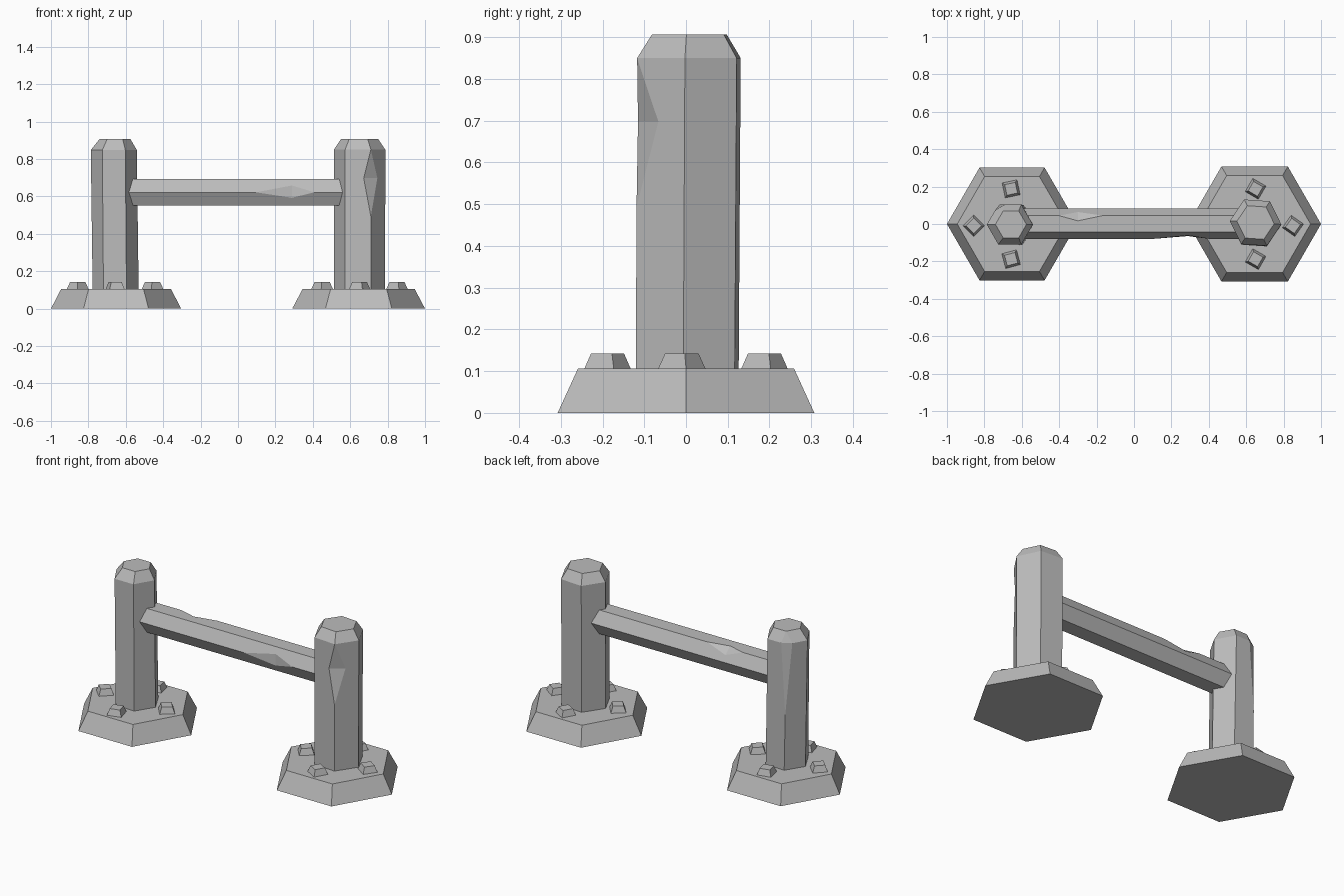
import bpy, bmesh
from math import cos, sin, radians, tau, floor
from mathutils import Vector

cube = bpy.data.objects.get("Cube")
if cube:
    bpy.data.objects.remove(cube)

stone = bpy.data.materials.new("grey_stone")
stone.use_nodes = True
grey = (0.5, 0.5, 0.5, 1)
stone.diffuse_color = grey
stone.node_tree.nodes["Principled BSDF"].inputs["Base Color"].default_value = grey


def ring(x, y, z, radius, sides=6, turn=0):
    """Regular polygon lying flat at height z."""
    return [Vector((x + radius * cos(tau * i / sides + radians(turn)),
                    y + radius * sin(tau * i / sides + radians(turn)), z))
            for i in range(sides)]


def loft(name, rings, chips=()):
    """Join rings into a closed solid. A chip (edge, start, middle, end,
    width_before, width_after) gouges a lengthwise edge; positions count rings."""
    count, last = len(rings[0]), len(rings) - 1

    def point(i, u):
        s = min(floor(u), last - 1)
        return rings[s][i % count].lerp(rings[s + 1][i % count], u - s)

    before = [{u: point(i, u) for u in range(last + 1)} for i in range(count)]
    after = [dict(chain) for chain in before]
    polygons = []
    for i, start, middle, end, wide_before, wide_after in chips:
        for chain, side, width in ((before[i], -1, wide_before), (after[i], 1, wide_after)):
            chain[start], chain[end] = point(i, start), point(i, end)
            chain[middle] = point(i, middle).lerp(point(i + side, middle), width)
        a, b = before[i][middle], after[i][middle]
        polygons += [[point(i, start), b, a], [a, b, point(i, end)]]

    # Side panels between neighbouring lengthwise edges
    for i in range(count):
        j = (i + 1) % count
        for s in range(last):
            up = [after[i][u] for u in sorted(after[i]) if s <= u <= s + 1]
            down = [before[j][u] for u in sorted(before[j], reverse=True) if s <= u <= s + 1]
            polygons.append(up + down)
    polygons += [rings[0][::-1], rings[-1]]

    bm = bmesh.new()
    for polygon in polygons:
        bm.faces.new([bm.verts.new(p) for p in polygon])
    bmesh.ops.remove_doubles(bm, verts=bm.verts[:], dist=0.0005)
    bmesh.ops.recalc_face_normals(bm, faces=bm.faces[:])
    mesh = bpy.data.meshes.new(name)
    bm.to_mesh(mesh)
    bm.free()
    mesh.materials.append(stone)
    bpy.context.collection.objects.link(bpy.data.objects.new(name, mesh))


# Hexagonal footings
BASE_TOP = 0.106
loft("right_base", [ring(-0.652, 0, 0, 0.348), ring(-0.652, 0, BASE_TOP, 0.293)])
loft("left_base", [ring(0.645, 0, 0, 0.355), ring(0.645, 0, BASE_TOP, 0.299)])

# Four studs around each post: outward direction, then twist
for side, x, twists in (("right", -0.657, (40, 12, 45, 15)), ("left", 0.65, (55, 60, 40, 60))):
    for k, twist in enumerate(twists):
        px, py = x + 0.2 * cos(tau * k / 4), 0.188 * sin(tau * k / 4) - (0.01 if k % 2 == 0 else 0)
        loft(f"{side}_stud_{k + 1}", [ring(px, py, BASE_TOP - 0.01, 0.062, 4, 45 + twist),
                                      ring(px, py, 0.142, 0.041, 4, 45 + twist)])

# Posts with bevelled caps and one chipped corner each
loft("right_post", [ring(-0.654, -0.003, 0.09, 0.123, turn=-2),
                    ring(-0.664, -0.003, 0.848, 0.123),
                    ring(-0.658, -0.002, 0.906, 0.083)],
     [(2, 0.45, 1, 2, 0.28, 0.28)])
loft("left_post", [ring(0.65, 0.003, 0.09, 0.137, turn=-4),
                   ring(0.65, 0.007, 0.85, 0.138, turn=-4),
                   ring(0.65, 0.008, 0.906, 0.1, turn=-4)],
     [(5, 0.53, 0.8, 1, 0.28, 0.45)])

# Crossbar with a chip on the front edge and one on the upper back edge
profile = [(0.083, 0.622), (0.045, 0.692), (-0.043, 0.692),
           (-0.08, 0.622), (-0.043, 0.552), (0.045, 0.552)]
loft("crossbar", [[Vector((x, y, z)) for y, z in profile] for x in (-0.6, 0.6)],
     [(3, 0.58, 0.74, 0.84, 0.52, 0.42), (1, 0.165, 0.25, 0.36, 0.5, 0.32)])
